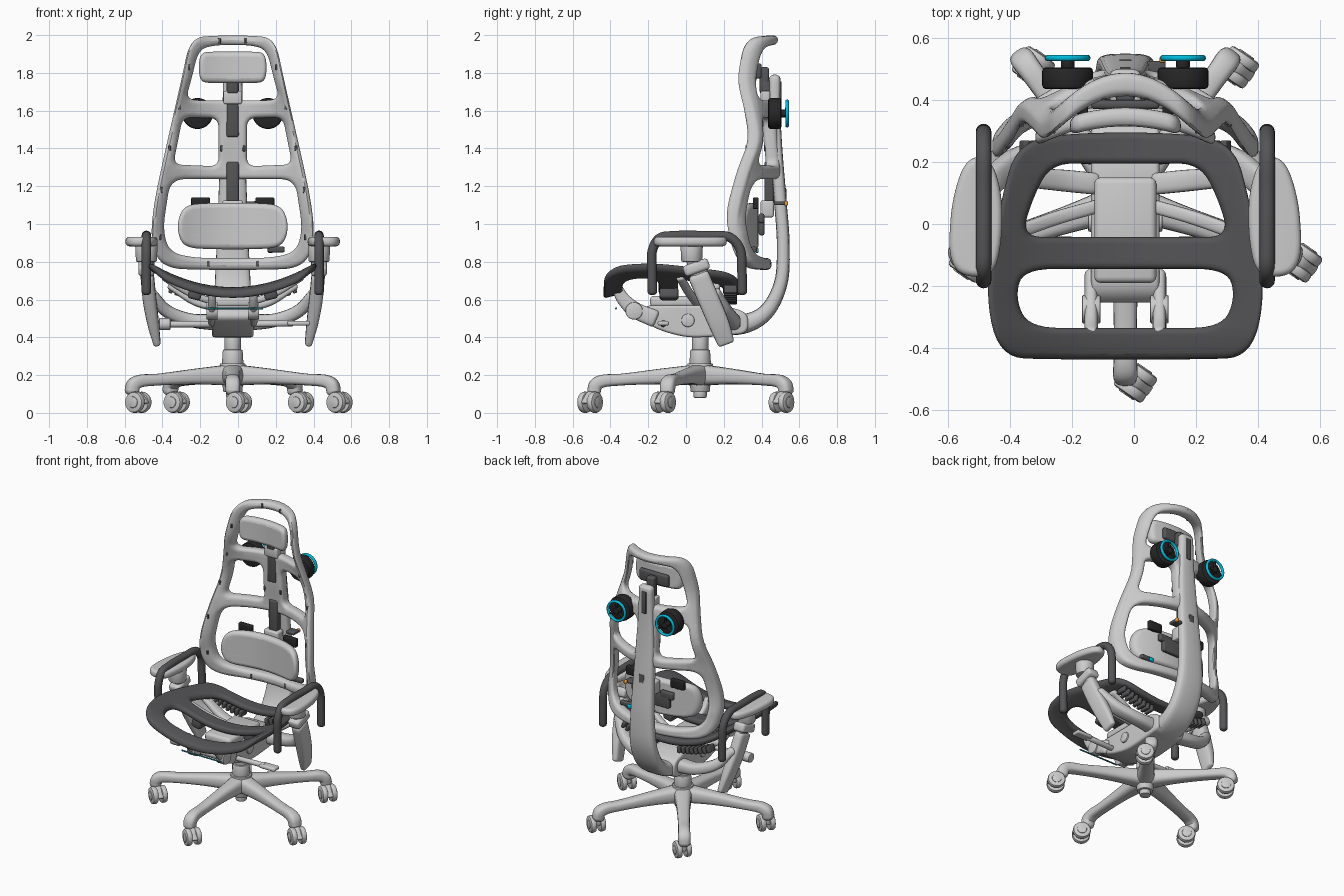
import bpy, bmesh, math
from mathutils import Vector, Matrix, Euler

if "Cube" in bpy.data.objects:
    bpy.data.objects.remove(bpy.data.objects["Cube"])

CX = -0.028  # the chair body sits slightly left of the centre
COL = {"dark": (.09, .09, .095), "black": (.02, .02, .02), "blue": (0, .5, .72), "orange": (.9, .35, .05), "teal": (.03, .25, .33)}
MATS = {}
for k, c in COL.items():
    MATS[k] = bpy.data.materials.new(k)
    MATS[k].diffuse_color = (*c, 1)

def finish(name, bm, mat=None):
    bmesh.ops.recalc_face_normals(bm, faces=bm.faces[:])
    me = bpy.data.meshes.new(name)
    bm.to_mesh(me); bm.free()
    ob = bpy.data.objects.new(name, me)
    bpy.context.collection.objects.link(ob)
    if mat: me.materials.append(MATS[mat])
    return ob

def box(name, loc, size, bev=.008, mat=None, rot=(0, 0, 0)):
    bm = bmesh.new()
    bmesh.ops.create_cube(bm, size=1, matrix=Matrix.Diagonal((*size, 1)))
    bmesh.ops.bevel(bm, geom=bm.edges[:], offset=min(bev, min(size) * .4), segments=3, profile=.5, affect='EDGES')
    bm.transform(Matrix.Translation(loc) @ Euler(rot).to_matrix().to_4x4())
    return finish(name, bm, mat)

def cyl(name, p0, p1, r, r2=None, mat=None, bev=.006):
    p0, p1 = Vector(p0), Vector(p1)
    bm = bmesh.new()
    bmesh.ops.create_cone(bm, cap_ends=True, segments=32, radius1=r, radius2=r2 or r, depth=(p1 - p0).length)
    rim = [e for e in bm.edges if any(len(f.verts) > 4 for f in e.link_faces)]
    bmesh.ops.bevel(bm, geom=rim, offset=bev, segments=2, profile=.5, affect='EDGES')
    bm.transform(Matrix.Translation((p0 + p1) / 2) @ (p1 - p0).to_track_quat('Z', 'Y').to_matrix().to_4x4())
    return finish(name, bm, mat)

def spline(pts, sub=6):
    P = [Vector(p) for p in pts]
    P = [P[0] * 2 - P[1]] + P + [P[-1] * 2 - P[-2]]
    out = []
    for a, b, c, d in zip(P, P[1:], P[2:], P[3:]):
        d0, d1, d2 = (math.sqrt((q - p).length) + 1e-6 for p, q in ((a, b), (b, c), (c, d)))
        m1 = ((b - a) / d0 - (c - a) / (d0 + d1) + (c - b) / d1) * d1
        m2 = ((c - b) / d1 - (d - b) / (d1 + d2) + (d - c) / d2) * d1
        for k in range(sub):
            t = k / sub
            out.append(b * (2*t**3 - 3*t*t + 1) + m1 * (t**3 - 2*t*t + t) + c * (3*t*t - 2*t**3) + m2 * (t**3 - t*t))
    return out + [P[-2]]

def sweep(name, pts, ref=(1, 0, 0), mat=None, n=20, e=.7, sub=6):
    """Tube through (x, y, z, half width along ref, half height) with rounded ends."""
    S = spline(pts, sub)
    rings, ref = [], Vector(ref)
    for i, s in enumerate(S):
        t = (S[min(i + 1, len(S) - 1)] - S[max(i - 1, 0)]).to_3d().normalized()
        p, w, h = s.to_3d(), s[3], s[4]
        caps, r = [(0, 0)], min(w, h)
        if i == 0: caps = [(-1, a) for a in (75, 50, 25, 0)]
        if i == len(S) - 1: caps = [(1, a) for a in (0, 25, 50, 75)]
        for sg, a in caps:
            k = r * (1 - math.cos(math.radians(a)))
            rings.append((p + t * sg * r * .7 * math.sin(math.radians(a)), t, w - k, h - k))
    bm, R = bmesh.new(), []
    for p, t, w, h in rings:
        s = (ref - t * ref.dot(t)).normalized()
        u = t.cross(s)
        f = lambda c: math.copysign(abs(c) ** e, c)
        R.append([bm.verts.new(p + s * w * f(math.cos(2*math.pi*j/n)) + u * h * f(math.sin(2*math.pi*j/n))) for j in range(n)])
    for A, B in zip(R, R[1:]):
        for j in range(n):
            bm.faces.new((A[j], A[(j + 1) % n], B[(j + 1) % n], B[j]))
    bm.faces.new(R[0]); bm.faces.new(R[-1])
    return finish(name, bm, mat)

def sym(half):
    return half + [(-x, y) for x, y in reversed(half)]

def rounded(poly, r):
    out, P = [], [Vector(p) for p in poly]
    for i, p in enumerate(P):
        a, b = P[i - 1] - p, P[(i + 1) % len(P)] - p
        q0, q1 = p + a.normalized() * min(r, a.length * .495), p + b.normalized() * min(r, b.length * .495)
        out += [q0 * (1-t)**2 + p * 2*t*(1-t) + q1 * t*t for t in (k / 7 for k in range(8))]
    return out

def plate(name, loops, th, bev, fn, mat=None, step=.04):
    """Flat shape with holes, given thickness and round edges, cut into strips and bent by fn."""
    cu = bpy.data.curves.new(name, 'CURVE')
    cu.dimensions, cu.fill_mode = '2D', 'BOTH'
    cu.extrude, cu.bevel_depth, cu.bevel_resolution, cu.offset = th / 2 - bev, bev, 3, -bev
    for lp in loops:
        sp = cu.splines.new('POLY')
        sp.points.add(len(lp) - 1)
        for q, p in zip(sp.points, lp): q.co = (p[0], p[1], 0, 1)
        sp.use_cyclic_u = True
    tmp = bpy.data.objects.new(name, cu)
    bpy.context.collection.objects.link(tmp)
    bpy.context.view_layer.update()
    me = bpy.data.meshes.new_from_object(tmp.evaluated_get(bpy.context.evaluated_depsgraph_get()))
    bpy.data.objects.remove(tmp); bpy.data.curves.remove(cu)
    bm = bmesh.new(); bm.from_mesh(me)
    bpy.data.meshes.remove(me)
    bmesh.ops.remove_doubles(bm, verts=bm.verts[:], dist=1e-5)
    for ax in (0, 1):
        lo, hi = (m(v.co[ax] for v in bm.verts) for m in (min, max))
        for k in range(1, int((hi - lo) / step) + 1):
            no = Vector((0, 0, 0)); no[ax] = 1
            bmesh.ops.bisect_plane(bm, geom=bm.verts[:] + bm.edges[:] + bm.faces[:], plane_co=no * (lo + k * step), plane_no=no)
    bmesh.ops.recalc_face_normals(bm, faces=bm.faces[:])
    for v in bm.verts: v.co = fn(*v.co)
    return finish(name, bm, mat)

# star base with five legs and twin-wheel casters
HY = .075
cyl("base_hub", (0, HY, .11), (0, HY, .262), .05, .068)
cyl("hub_socket", (0, HY, .08), (0, HY, .13), .035)
cyl("gas_column_cover", (0, HY, .25), (0, HY, .335), .058, .052)
cyl("gas_column", (0, HY, .32), (0, HY, .43), .043)
d, a = Vector((.82, -.57, 0)), Vector((.57, .82, 0))
for i in range(5):
    t = math.radians(-90 + 72 * i)
    c, s = math.cos(t), math.sin(t)
    P = lambda r, z, w, h: (r * c, HY + r * s, z, w, h)
    sweep("base_leg", [P(.03, .2, .058, .055), P(.2, .193, .044, .042), P(.42, .176, .037, .031), P(.52, .167, .038, .034),
                       P(.553, .148, .04, .036), P(.562, .115, .038, .036)], ref=(-s, c, 0))
    end = Vector((.56 * c, HY + .56 * s, 0))
    w = end + d * .04 + Vector((0, 0, .056))
    cyl("caster_stem", end + Vector((0, 0, .06)), end + Vector((0, 0, .12)), .016)
    sweep("caster_hood", [(*(end + Vector((0, 0, .1))), .02, .012), (*(w + Vector((0, 0, .045))), .02, .012), (*(w + d * .05), .02, .01)], ref=a)
    for sg in (-1, 1):
        cyl("caster_wheel", w + a * sg * .012, w + a * sg * .05, .056, bev=.012)
        cyl("caster_cap", w + a * sg * .045, w + a * sg * .054, .03, bev=.004)

# tilt mechanism under the seat
plate("tilt_mechanism", [rounded([(-.27, .5), (-.22, .57), (.2, .57), (.33, .53), (.33, .42), (.1, .4), (0, .4), (-.12, .43)], .05)],
      .22, .015, lambda u, v, w: (w, u, v), step=.2)
box("seat_carrier", (0, -.02, .59), (.2, .34, .06), .02)
cyl("front_cable_bar", (-.145, -.37, .553), (.16, -.37, .553), .005, mat="teal", bev=.001)
cyl("height_lever", (-.37, -.12, .47), (-.08, -.12, .47), .017)
cyl("height_knob", (-.39, -.12, .47), (-.33, -.12, .47), .032)
cyl("tilt_lever", (.1, -.12, .47), (.32, -.12, .475), .017)
box("tilt_paddle", (.35, -.12, .475), (.12, .06, .025), .01)

# bent back spine
sweep("back_spine", [(0, .1, .48, .1, .06), (0, .3, .47, .1, .052), (0, .42, .53, .1, .042), (0, .5, .68, .095, .036), (0, .515, .88, .085, .034),
      (0, .497, 1.15, .075, .033), (0, .48, 1.4, .065, .03), (0, .47, 1.6, .055, .03), (0, .47, 1.77, .05, .03)], e=.6)
box("spine_slot_upper", (0, .5, 1.68), (.035, .012, .15), .005, "dark")
box("spine_slot_lower", (0, .525, 1.12), (.04, .012, .14), .005, "dark")
box("headrest_rail", (0, .425, 1.61), (.065, .05, .3), .012, "dark")
box("lumbar_rail", (0, .44, 1.2), (.065, .05, .26), .012, "dark")
box("rail_block_upper", (0, .42, 1.67), (.1, .05, .07), .01)
box("rail_block_lower", (0, .43, 1.08), (.11, .07, .09), .012)

# seat frame, saddle shaped
def seat(u, v, w):
    nose = max(0, -.33 - v) / .1
    return Vector((u, v, .645 + .125 * (u / .43) ** 2 - .018 * nose * nose + w))
plate("seat_frame", [rounded(sym([(.24, -.437), (.41, -.43), (.455, -.2), (.4, .08), (.35, .26), (.18, .295)]), 1),
      rounded(sym([(.33, -.145), (.355, -.24), (.31, -.335)]), .1),
      rounded(sym([(.24, .195), (.3, .08), (.335, -.042)]), .07)], .042, .019, seat, "dark")

# back frame: rows of height, side depth, extra depth at the middle
TAB = spline([(.7, .31, .11), (.78, .285, .13), (.9, .258, .16), (1.05, .25, .18), (1.26, .3, .165), (1.45, .36, .09), (1.6, .34, .105), (1.76, .305, .13), (1.9, .32, .125), (2.05, .345, .11)], 8)
def back(u, v, w):
    for p, q in zip(TAB, TAB[1:]):
        if p[0] <= v <= q[0]:
            r = p.lerp(q, (v - p[0]) / (q[0] - p[0]))
            break
    W = .43 - .2 * max(0, v - .95)
    return Vector((u, r[1] + r[2] * (1 - min(1, (u / W) ** 2)) + w, v))
mid = [(.075, 1.56), (.265, 1.565), (.315, 1.315), (.075, 1.305)]
plate("back_frame", [rounded(sym([(.09, 1.998), (.225, 1.985), (.27, 1.77), (.355, 1.4), (.42, 1.1), (.435, .9), (.37, .765), (.15, .757)]), 1),
      rounded(sym([(.09, 1.948), (.18, 1.925), (.22, 1.76), (.25, 1.655)]), .07), rounded(mid, .05), rounded([(-x, z) for x, z in mid], .05),
      rounded(sym([(.33, 1.238), (.37, .97), (.335, .85), (.2, .82)]), .08)], .075, .025, back)
for s in (-1, 1):
    for x, z in ((.232, 1.83), (.28, 1.62), (.335, 1.4), (.378, 1.18), (.385, .93), (.13, .79), (.07, 1.97), (.06, 1.4)):
        box("frame_clip", back(s * x, z, -.034), (.014, .01, .03), .003, "dark")

# headrest and lumbar cushions
plate("headrest", [rounded(sym([(.1, .085), (.17, .08), (.182, .0), (.17, -.078), (.1, -.082)]), .1)], .06, .025,
      lambda u, v, w: (u, .345 - .9 * u * u + w, 1.828 + v))
box("headrest_plate", (0, .385, 1.81), (.22, .03, .08), .012, "dark")
box("headrest_stem", (0, .415, 1.76), (.06, .05, .14), .012, "dark")
plate("lumbar_pad", [rounded(sym([(.12, .122), (.25, .112), (.29, .04), (.29, -.05), (.25, -.115), (.12, -.124)]), .15)], .06, .025,
      lambda u, v, w: (u, .355 - .9 * u * u + w, .99 + v))
box("lumbar_backing", (0, .4, .99), (.26, .03, .1), .01, "dark")
for s in (-1, 1):
    box("lumbar_bracket", (s * .17, .37, 1.11), (.1, .03, .06), .006, "black")
    box("lumbar_arm", (s * .11, .4, 1.03), (.1, .03, .05), .01, "dark")
box("lumbar_lever", (.23, .36, .865), (.09, .03, .03), .008, "dark")
box("lumbar_lever_tip", (.2, .375, .86), (.03, .02, .025), .006, "blue")
box("orange_button", (.12, .53, 1.11), (.02, .02, .025), .006, "orange")
box("button_stem", (.1, .495, 1.11), (.06, .06, .02), .006, "dark")

for s in (-1, 1):
    # rear rollers with blue hand rings
    x, z = s * .186, 1.585
    cyl("roller", (x, .435, z), (x, .505, z), .082, mat="black", bev=.012)
    cyl("roller_axle", (x, .5, z), (x, .545, z), .022, mat="black")
    bm, n, m = bmesh.new(), 40, 10
    V = [[bm.verts.new((x + (.065 + .009 * math.cos(b)) * math.cos(t), .535 + .01 * math.sin(b), z + (.065 + .009 * math.cos(b)) * math.sin(t)))
          for b in (2 * math.pi * j / m for j in range(m))] for t in (2 * math.pi * i / n for i in range(n))]
    for i in range(n):
        for j in range(m):
            bm.faces.new((V[i - 1][j - 1], V[i][j - 1], V[i][j], V[i - 1][j]))
    finish("roller_ring", bm, "blue")
    for k in range(3):
        t = math.radians(90 + 120 * k)
        cyl("ring_spoke", (x, .53, z), (x + .063 * math.cos(t), .535, z + .063 * math.sin(t)), .007, mat="black", bev=.001)
    # armrest: pad, looped tube, slanted sleeve and curved support
    plate("arm_pad", [rounded([(-.05, .215), (.03, .215), (.075, .08), (.087, -.1), (.05, -.17), (-.06, -.17), (-.087, -.05), (-.087, .1)], .07)],
          .05, .02, lambda u, v, w: (s * (.484 + u), v, .907 + w), step=.1)
    r = (.025, .025)
    X = s * .457
    sweep("arm_loop", [(X, -.178, .64, *r), (X, -.18, .75, *r), (X, -.178, .86, *r), (X, -.14, .925, *r), (X, -.06, .938, *r), (X, .1, .938, *r),
          (X, .23, .93, *r), (X, .285, .87, *r), (X, .296, .75, *r), (X, .298, .64, *r)], e=1, mat="dark")
    cyl("arm_pivot", (X, .03, .8), (X, .03, .9), .055, .06)
    sweep("arm_post", [(X, .02, .87, .03, .04), (s * .45, .07, .74, .03, .045), (s * .445, .1, .66, .03, .045)])
    sweep("arm_sleeve", [(s * .452, .07, .72, .036, .056), (s * .44, .12, .6, .036, .056), (s * .42, .175, .47, .03, .054), (s * .402, .21, .375, .02, .045)], e=.55)
    box("arm_collar", (X, .055, .77), (.085, .14, .06), .018, rot=(math.radians(20), 0, 0))
    sweep("arm_support", [(s * .08, .24, .48, .05, .045), (s * .22, .24, .49, .045, .036), (s * .35, .2, .54, .045, .034), (s * .43, .14, .63, .045, .03)], ref=(0, 1, 0))
    # seat links and ribbed rails
    sweep("front_link", [(s * .11, -.17, .5, .022, .045), (s * .11, -.27, .545, .022, .042), (s * .11, -.33, .6, .022, .035), (s * .11, -.36, .65, .022, .03)])
    cyl("link_pivot", (s * .08, -.275, .54), (s * .14, -.275, .54), .046)
    cyl("mechanism_bolt", (s * .1, .01, .49), (s * .12, .01, .49), .035)
    sweep("seat_strut", [(s * .08, .06, .58, .022, .018), (s * .22, .02, .63, .022, .018), (s * .36, -.03, .715, .022, .018)], ref=(0, 1, 0))
    sweep("rear_strut", [(s * .1, .13, .56, .035, .022), (s * .2, .14, .59, .035, .022), (s * .33, .15, .67, .03, .018)], ref=(0, 1, 0))
    box("side_block", (s * .2, -.09, .63), (.07, .1, .06), .015, "dark", rot=(0, -s * .25, 0))
    for k in range(8):
        u = .1 + .032 * k
        box("rail_rib", (s * u, .235, .59 + .62 * u * u), (.022, .07, .045), .006, "dark", rot=(0, -s * 1.2 * u, 0))

# smooth shading and final placement
for ob in bpy.data.objects:
    ob.location.x += CX
    ob.select_set(True)
    bpy.context.view_layer.objects.active = ob
bpy.ops.object.shade_smooth_by_angle(angle=math.radians(40))

for m in bpy.data.materials:
    if m.users and not m.is_grease_pencil:
        m.use_nodes = True
        m.node_tree.nodes["Principled BSDF"].inputs["Base Color"].default_value = m.diffuse_color
